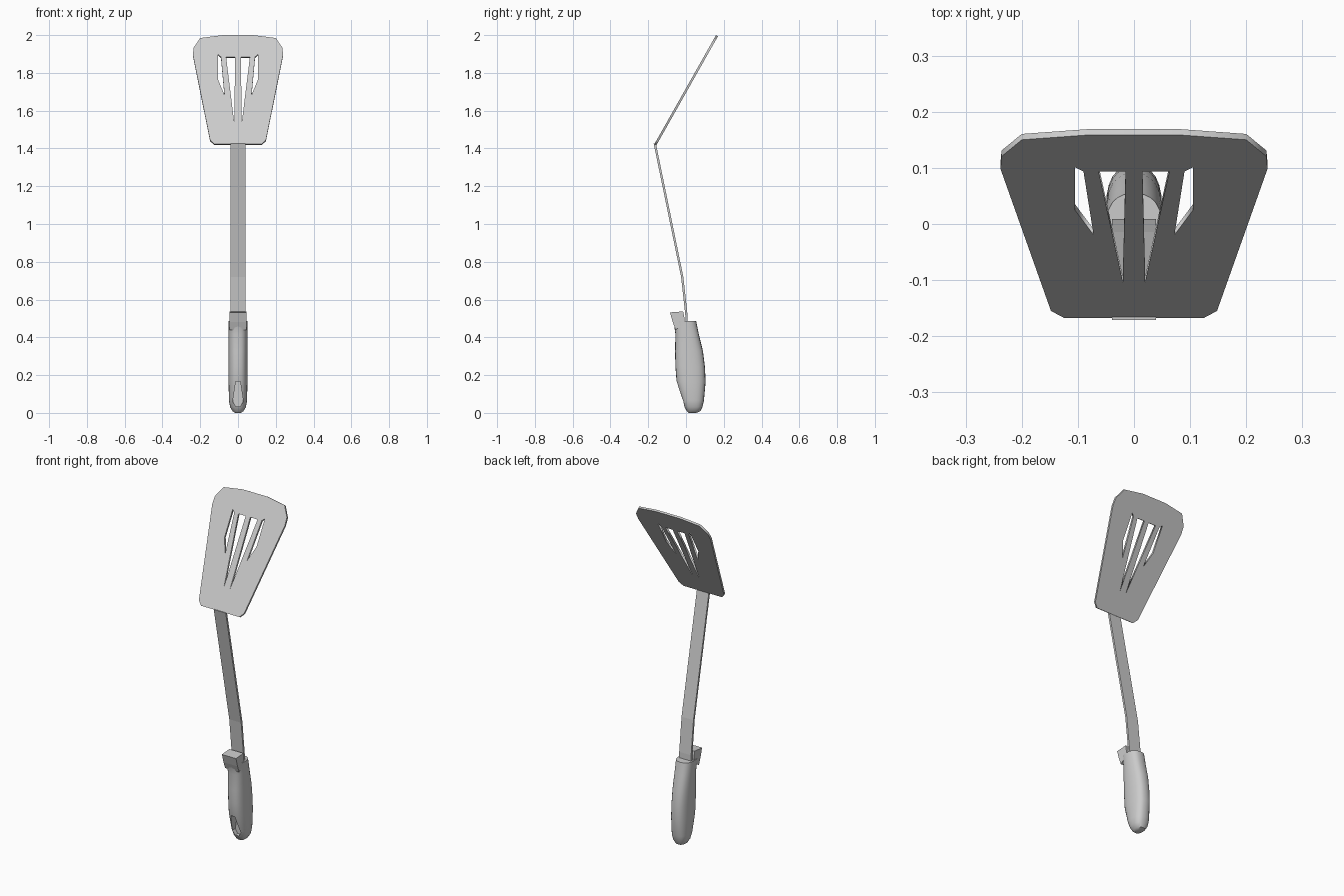
import bpy, bmesh, math
from mathutils import Matrix

cube = bpy.data.objects.get("Cube")
if cube:
    bpy.data.objects.remove(cube)

steel = bpy.data.materials.new("plain grey")
steel.use_nodes = True
GREY = (0.6, 0.6, 0.6, 1)
steel.diffuse_color = GREY
steel.node_tree.nodes["Principled BSDF"].inputs["Base Color"].default_value = GREY


def add_mesh(name, bm):
    bmesh.ops.recalc_face_normals(bm, faces=bm.faces)
    mesh = bpy.data.meshes.new(name)
    bm.to_mesh(mesh)
    bm.free()
    obj = bpy.data.objects.new(name, mesh)
    bpy.context.collection.objects.link(obj)
    mesh.materials.append(steel)
    return obj


def select_only(obj):
    bpy.ops.object.select_all(action='DESELECT')
    obj.select_set(True)
    bpy.context.view_layer.objects.active = obj


def prism(name, profile, to_point, depth):
    """Extrude a 2D profile along one direction."""
    bm = bmesh.new()
    face = bm.faces.new([bm.verts.new(to_point(a, b)) for a, b in profile])
    new = bmesh.ops.extrude_face_region(bm, geom=[face])["geom"]
    bmesh.ops.translate(bm, vec=depth, verts=[g for g in new if isinstance(g, bmesh.types.BMVert)])
    return add_mesh(name, bm)


# Slotted blade: flat outline with holes, tilted back
THICK = 0.012
LOW_Y, LOW_Z, RUN_Y, RUN_Z = -0.162, 1.42, 0.326, 0.577
LENGTH = math.hypot(RUN_Y, RUN_Z)
half = [(0.125, 0), (0.148, 0.025), (0.238, 0.54), (0.236, 0.585), (0.2, 0.645), (0.08, LENGTH)]
outline = half + [(-x, v) for x, v in reversed(half)]
inner_slot = [(0.015, 0.53), (0.063, 0.53), (0.02, 0.13)]
outer_slot = [(0.09, 0.53), (0.105, 0.545), (0.105, 0.39), (0.072, 0.30)]
loops = [outline]
for slot in (inner_slot, outer_slot):
    loops += [slot, [(-x, v) for x, v in slot]]

curve = bpy.data.curves.new("blade", 'CURVE')
curve.dimensions = '2D'
curve.fill_mode = 'BOTH'
curve.extrude = THICK / 2
for loop in loops:
    spline = curve.splines.new('POLY')
    spline.points.add(len(loop) - 1)
    for point, (x, v) in zip(spline.points, loop):
        point.co = (x, v, 0, 1)
    spline.use_cyclic_u = True
blade = bpy.data.objects.new("blade", curve)
bpy.context.collection.objects.link(blade)
curve.materials.append(steel)
blade.matrix_world = (Matrix.Translation((0, LOW_Y, LOW_Z))
                      @ Matrix.Rotation(math.atan2(RUN_Z, RUN_Y), 4, 'X'))
select_only(blade)
bpy.ops.object.convert(target='MESH')

# Bent flat shaft
path = [(-0.165, 1.425), (-0.02, 0.72), (0.002, 0.52), (0.005, 0.4)]
strip = [(y - 0.006, z) for y, z in path] + [(y + 0.006, z) for y, z in reversed(path)]
prism("shaft", strip, lambda y, z: (-0.039, y, z), (0.078, 0, 0))

# Contoured grip: rounded rings given as height, front, back, half width
rings = [(0.004, 0.015, 0.055, 0.016), (0.012, 0.005, 0.075, 0.028), (0.035, -0.008, 0.087, 0.042),
         (0.07, -0.022, 0.095, 0.048), (0.17, -0.05, 0.104, 0.05), (0.25, -0.056, 0.1, 0.05),
         (0.33, -0.058, 0.09, 0.05), (0.42, -0.056, 0.068, 0.05), (0.47, -0.063, 0.058, 0.05),
         (0.49, -0.07, 0.054, 0.05)]
SIDES = 24
bm = bmesh.new()
loft = []
for z, front, back, width in rings:
    ring = []
    for i in range(SIDES):
        a = 2 * math.pi * i / SIDES
        c, s = math.cos(a), math.sin(a)
        x = width * math.copysign(abs(c) ** 0.75, c)
        y = (front + back) / 2 + (back - front) / 2 * math.copysign(abs(s) ** 0.85, s)
        ring.append(bm.verts.new((x, y, z)))
    loft.append(ring)
for low, high in zip(loft, loft[1:]):
    for i in range(SIDES):
        j = (i + 1) % SIDES
        bm.faces.new((low[i], low[j], high[j], high[i]))
bm.faces.new(loft[0])
bm.faces.new(loft[-1])
bmesh.ops.translate(bm, vec=(0, 0, -0.004), verts=bm.verts)
grip = add_mesh("grip", bm)

# Teardrop hanging recess in the front of the grip
teardrop = [(-0.012, 0.035), (0.012, 0.035), (0.028, 0.06), (0.012, 0.165), (-0.012, 0.165), (-0.028, 0.06)]
cutter = prism("recess_cutter", teardrop, lambda x, z: (x, -0.2, z), (0, 0.215, 0))
cutter.hide_render = True
cut = grip.modifiers.new("recess", 'BOOLEAN')
cut.object = cutter
cut.solver = 'EXACT'
select_only(grip)
bpy.ops.object.modifier_apply(modifier=cut.name)
bpy.data.objects.remove(cutter)
select_only(grip)
bpy.ops.object.shade_smooth_by_angle(angle=math.radians(35))

# Raised thumb rest at the front of the grip top
lip = [(-0.085, 0.532), (-0.015, 0.537), (-0.008, 0.5), (-0.008, 0.47), (-0.055, 0.44), (-0.07, 0.48)]
prism("thumb_rest", lip, lambda y, z: (-0.046, y, z), (0.092, 0, 0))
